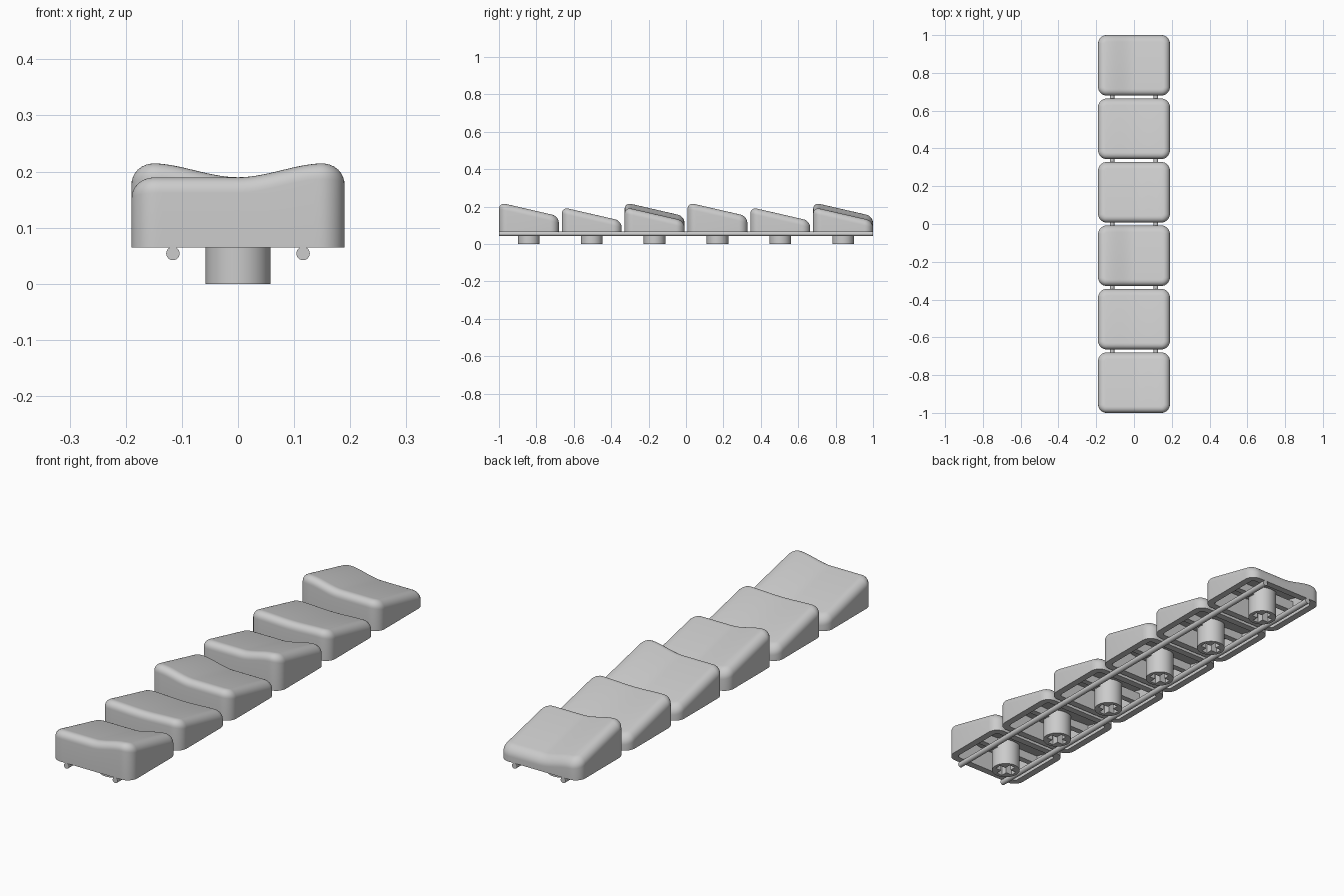
import bpy, bmesh, math

if "Cube" in bpy.data.objects:
    bpy.data.objects.remove(bpy.data.objects["Cube"])

PITCH, HX, HY = 0.336, 0.19, 0.16     # cap spacing and half sizes
BASE, CORNER, FILLET, SLOPE = 0.065, 0.045, 0.035, 0.23

grey = bpy.data.materials.new("light grey plastic")
grey.diffuse_color = (0.6, 0.6, 0.6, 1)
grey.use_nodes = True
grey.node_tree.nodes["Principled BSDF"].inputs["Base Color"].default_value = grey.diffuse_color


def finish(ob, angle=40):
    ob.data.materials.clear()
    ob.data.materials.append(grey)
    bpy.ops.object.select_all(action='DESELECT')
    ob.select_set(True)
    bpy.context.view_layer.objects.active = ob
    bpy.ops.object.shade_smooth_by_angle(angle=math.radians(angle))


def add(name, bm):
    bmesh.ops.recalc_face_normals(bm, faces=bm.faces)
    me = bpy.data.meshes.new(name)
    bm.to_mesh(me)
    bm.free()
    ob = bpy.data.objects.new(name, me)
    bpy.context.collection.objects.link(ob)
    finish(ob)
    return ob


def outline(inset):
    """Front half of a rounded rectangle from left to right, then its mirrored back half."""
    r = max(CORNER - inset, 0.008)
    cx, cy = HX - inset - r, HY - inset - r
    arc = [math.pi / 2 * i / 8 for i in range(9)]
    front = [(-cx - r * math.cos(a), -cy - r * math.sin(a)) for a in arc]
    front += [(-cx + 2 * cx * i / 28, -cy - r) for i in range(1, 28)]
    front += [(-x, y) for x, y in reversed(front[:9])]
    return front + [(x, -y) for x, y in reversed(front)]


def top_height(x, y, left, right):
    """Dished, sloping top; left and right are the rises at the two sides."""
    s = min(abs(x) / 0.155, 1)
    s = s * s * (3 - 2 * s)
    rise = left if x < 0 else right
    mid = 0.185 if max(left, right) < 0.01 else 0.19
    return mid + rise * s - SLOPE * (y + HY - 0.03)


def make_cap(name, yc, left, right):
    bm = bmesh.new()
    h = lambda x, y: top_height(x, y, left, right)

    def ring(inset, zf):
        return [bm.verts.new((x, yc + y, zf(x, y))) for x, y in outline(inset)]

    rings = [ring(0.03, lambda x, y: h(x, y) - 0.035),   # cavity ceiling
             ring(0.03, lambda x, y: BASE),
             ring(0, lambda x, y: BASE)]
    for i in range(9):                                   # rounded top edge
        a = math.pi / 2 * i / 8
        drop = FILLET * (1 - math.sin(a))
        rings.append(ring(FILLET * (1 - math.cos(a)), lambda x, y: h(x, y) - drop))
    n = len(rings[0])
    for a, b in zip(rings, rings[1:]):
        for i in range(n):
            j = (i + 1) % n
            bm.faces.new((a[i], a[j], b[j], b[i]))
    for r in (rings[0], rings[-1]):                      # front-to-back strips
        for i in range(n // 2 - 1):
            bm.faces.new((r[i], r[i + 1], r[n - 2 - i], r[n - 1 - i]))
    return add(name, bm)


def cylinder(name, radius, z0, z1, yc):
    bm = bmesh.new()
    bmesh.ops.create_cone(bm, cap_ends=True, segments=40, radius1=radius,
                          radius2=radius, depth=z1 - z0)
    bmesh.ops.translate(bm, verts=bm.verts, vec=(0, yc, (z0 + z1) / 2))
    return add(name, bm)


def make_socket(name, yc):
    """Round post with a cross-shaped hole."""
    cu = bpy.data.curves.new(name, 'CURVE')
    cu.dimensions, cu.fill_mode, cu.extrude = '2D', 'BOTH', 0.04
    a, b = 0.014, 0.043
    cross = [(a, a), (a, b), (-a, b), (-a, a), (-b, a), (-b, -a),
             (-a, -a), (-a, -b), (a, -b), (a, -a), (b, -a), (b, a)]
    circle = [(0.058 * math.cos(t * math.pi / 20), 0.058 * math.sin(t * math.pi / 20))
              for t in range(40)]
    for pts in (circle, cross):
        sp = cu.splines.new('POLY')
        sp.points.add(len(pts) - 1)
        for p, (x, y) in zip(sp.points, pts):
            p.co = (x, y, 0, 1)
        sp.use_cyclic_u = True
    ob = bpy.data.objects.new(name, cu)
    bpy.context.collection.objects.link(ob)
    ob.location = (0, yc, 0.04)
    bpy.ops.object.select_all(action='DESELECT')
    ob.select_set(True)
    bpy.context.view_layer.objects.active = ob
    bpy.ops.object.convert(target='MESH')
    ob = bpy.context.view_layer.objects.active
    bm = bmesh.new()
    bm.from_mesh(ob.data)
    bmesh.ops.remove_doubles(bm, verts=bm.verts, dist=1e-5)
    bmesh.ops.recalc_face_normals(bm, faces=bm.faces)
    bm.to_mesh(ob.data)
    bm.free()
    finish(ob)


# Six caps: right side raised, low, left side raised, repeated
rises = [(0, 0.025), (0.005, 0.005), (0.025, 0)] * 2
for k, (left, right) in enumerate(rises):
    yc = (k - 2.5) * PITCH
    make_cap(f"key_cap_{k + 1}", yc, left, right)
    make_socket(f"stem_socket_{k + 1}", yc)
    cylinder(f"stem_root_{k + 1}", 0.058, 0.08, 0.132, yc)
    # Rib joining the stem to the side walls
    bm = bmesh.new()
    bmesh.ops.create_cube(bm, size=1)
    for v in bm.verts:
        v.co = (v.co.x * 0.34, v.co.y * 0.026 + yc, v.co.z * 0.045 + 0.1075)
    add(f"rib_{k + 1}", bm)

# Two long joining rods under the caps
for side, x in (("left", -0.116), ("right", 0.116)):
    bm = bmesh.new()
    bmesh.ops.create_cone(bm, cap_ends=True, segments=24, radius1=0.012,
                          radius2=0.012, depth=2)
    for v in bm.verts:
        v.co = (v.co.x + x, v.co.z, v.co.y + 0.054)
    add(f"joining_rod_{side}", bm)
